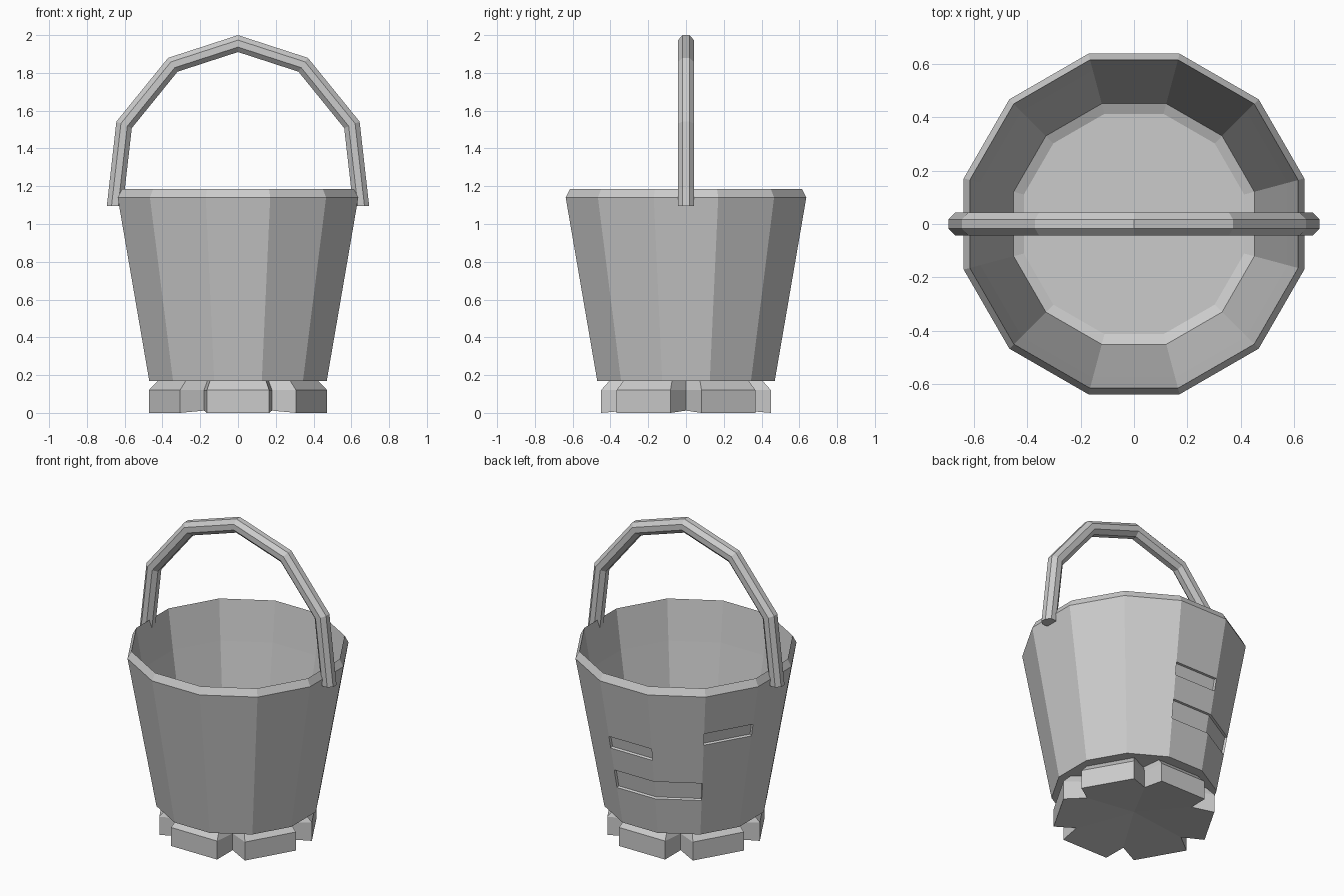
import bpy, bmesh
from math import sin, cos, pi, atan2, degrees
from mathutils import Vector

if "Cube" in bpy.data.objects:
    bpy.data.objects.remove(bpy.data.objects["Cube"], do_unlink=True)

SIDES = 12
grey = bpy.data.materials.new("plain grey")
grey.use_nodes = True
grey.diffuse_color = (0.6, 0.6, 0.6, 1)
grey.node_tree.nodes["Principled BSDF"].inputs["Base Color"].default_value = (0.6, 0.6, 0.6, 1)


def finish(name, bm):
    mesh = bpy.data.meshes.new(name)
    bm.to_mesh(mesh)
    bm.free()
    mesh.materials.append(grey)
    obj = bpy.data.objects.new(name, mesh)
    bpy.context.collection.objects.link(obj)


def loft(bm, rings, closed=False):
    """Join rings of vertices with quads."""
    pairs = list(zip(rings, rings[1:]))
    if closed:
        pairs.append((rings[-1], rings[0]))
    for a, b in pairs:
        n = len(a)
        for i in range(n):
            j = (i + 1) % n
            bm.faces.new((a[i], a[j], b[j], b[i]))


def polygon_ring(bm, apothem, z):
    r = apothem / cos(pi / SIDES)
    return [bm.verts.new((r * cos((i + 0.5) * 2 * pi / SIDES),
                          r * sin((i + 0.5) * 2 * pi / SIDES), z)) for i in range(SIDES)]


# Bucket wall: thin tapered shell with a sharp bevelled rim
bm = bmesh.new()
profile = [(0.47 + (z - 0.17) * 0.172, z) for z in (0.17, 0.41, 0.53, 0.68, 0.76, 0.80, 0.88, 1.14)]
profile += [(0.614, 1.185), (0.575, 0.93), (0.45, 0.19), (0.41, 0.172)]
loft(bm, [polygon_ring(bm, r, z) for r, z in profile], closed=True)
bm.normal_update()


# Shallow worn grooves in some planks of the outer wall
def groove(low, high, sectors):
    chosen = []
    for f in bm.faces:
        c = f.calc_center_median()
        sector = round(degrees(atan2(c.y, c.x)) / 30) * 30 % 360
        outside = f.normal.x * c.x + f.normal.y * c.y > 0
        if outside and low < c.z < high and sector in sectors:
            chosen.append(f)
    bmesh.ops.inset_region(bm, faces=chosen, thickness=0.004, depth=-0.014,
                           use_even_offset=True, use_boundary=True)

groove(0.41, 0.53, (90, 120))
groove(0.68, 0.76, (90,))
groove(0.80, 0.88, (150,))
finish("bucket_wall", bm)

# Floor: a single sheet closing the bottom
bm = bmesh.new()
bm.faces.new(polygon_ring(bm, 0.412, 0.173))
finish("bucket_floor", bm)

# Base: six feet parted by notches, hollowed slightly towards the middle
bm = bmesh.new()
outline = []
for k in range(6):
    a = pi / 6 + k * pi / 3
    out, side = Vector((cos(a), sin(a), 0)), Vector((-sin(a), cos(a), 0))
    notch = Vector((cos(a + pi / 6), sin(a + pi / 6), 0)) * 0.36
    outline += [(out * 0.45 - side * 0.165, 0), (out * 0.45 + side * 0.165, 0), (notch, 0.012)]
bottom = [bm.verts.new((p.x, p.y, z)) for p, z in outline]
middle = [bm.verts.new((p.x, p.y, 0.12)) for p, z in outline]
top = [bm.verts.new((p.x * 0.9, p.y * 0.9, 0.17)) for p, z in outline]
loft(bm, [bottom, middle, top])
centre = bm.verts.new((0, 0, 0.05))
for k in range(6):
    i = 3 * k
    bm.faces.new((centre, bottom[i + 2], bottom[i + 1], bottom[i], bottom[i - 1]))
bmesh.ops.recalc_face_normals(bm, faces=bm.faces)
finish("base_feet", bm)

# Handle: eight-sided bar bent along an arch with mitred corners
half = [(0.652, 1.095), (0.603, 1.525), (0.345, 1.843)]
path = [Vector((-x, 0, z)) for x, z in half] + [Vector((0, 0, 1.955))]
path += [Vector((x, 0, z)) for x, z in reversed(half)]
bm = bmesh.new()
rings = []
for i, p in enumerate(path):
    if 0 < i < len(path) - 1:
        before = (p - path[i - 1]).normalized()
        after = (path[i + 1] - p).normalized()
        tangent = (before + after).normalized()
        normal = Vector((-tangent.z, 0, tangent.x)) / tangent.dot(after)
    else:
        normal = Vector((-1 if i == 0 else 1, 0, 0))
    rings.append([bm.verts.new(p + normal * 0.046 * cos((k + 0.5) * pi / 4)
                               + Vector((0, 0.046 * sin((k + 0.5) * pi / 4), 0)))
                  for k in range(8)])
loft(bm, rings)
bm.faces.new(rings[0])
bm.faces.new(rings[-1])
bmesh.ops.recalc_face_normals(bm, faces=bm.faces)
finish("handle", bm)
